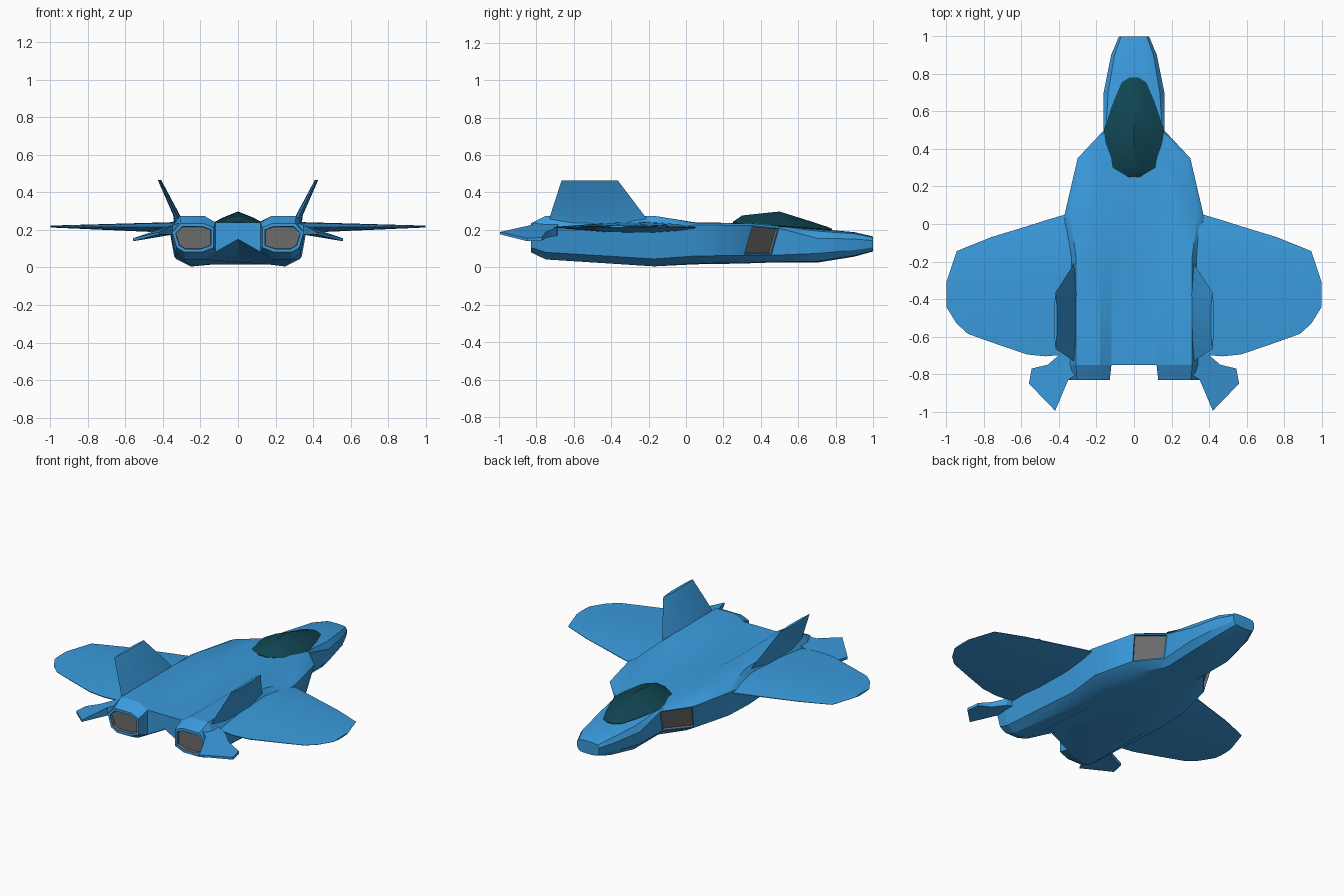
import bpy, bmesh, math

if "Cube" in bpy.data.objects:
    bpy.data.objects.remove(bpy.data.objects["Cube"])


def material(name, rgb):
    m = bpy.data.materials.new(name)
    m.diffuse_color = (*rgb, 1)
    m.use_nodes = True
    m.node_tree.nodes["Principled BSDF"].inputs["Base Color"].default_value = m.diffuse_color
    return m


BLUE = material("sky_blue", (0.042, 0.33, 0.73))
GLASS = material("dark_teal", (0.005, 0.06, 0.085))
GREY = material("duct_grey", (0.15, 0.15, 0.15))


def loft(name, rings, mats, ducts=None, inset=0.014, depth=0.02, angle=30):
    """Skin closed rings of points; faces picked by ducts() become recessed openings."""
    bm = bmesh.new()
    vr = [[bm.verts.new(p) for p in r] for r in rings]
    n = len(rings[0])
    for a, b in zip(vr, vr[1:]):
        for i in range(n):
            j = (i + 1) % n
            bm.faces.new((a[i], a[j], b[j], b[i]))
    bm.faces.new(vr[0])
    bm.faces.new(vr[-1])
    bmesh.ops.recalc_face_normals(bm, faces=bm.faces)
    if ducts:
        picked = [f for f in bm.faces if ducts(f)]
        bmesh.ops.inset_individual(bm, faces=picked, thickness=inset)
        walls = bmesh.ops.inset_individual(bm, faces=picked, thickness=0.002, depth=-depth)
        for f in picked + walls["faces"]:
            f.material_index = 1
    for f in bm.faces:
        f.smooth = True
    me = bpy.data.meshes.new(name)
    bm.to_mesh(me)
    bm.free()
    me.set_sharp_from_angle(angle=math.radians(angle))
    for m in mats:
        me.materials.append(m)
    ob = bpy.data.objects.new(name, me)
    bpy.context.collection.objects.link(ob)


def both_sides(name, rings, mats, **kw):
    for s, side in ((1, "right"), (-1, "left")):
        loft(f"{side}_{name}", [[(s * x, y, z) for x, y, z in r] for r in rings], mats, **kw)


def full_ring(y, half, skew=0):
    """Mirror a half section (top centre to bottom centre) into a closed ring."""
    right = [(x, y + skew * (z - 0.22), z) for x, z in half]
    return right + [(-x, yy, z) for x, yy, z in right[-2:0:-1]]


def scaled(profile, w, top, bottom):
    return [(u * w, bottom + (top - bottom) * v) for u, v in profile]


# Fuselage: unit half sections scaled along the body, then twin-nacelle sections
nose = [(0, 1), (.33, 1), (.65, .98), (.85, .93), (1, .72), (.95, .27), (.73, .04), (.36, 0), (0, 0)]
shoulder = [(0, 1), (.3, 1), (.6, 1), (.92, .99), (1, .94), (.92, .2), (.7, .02), (.36, 0), (0, 0)]
tail = [(0, .24), (.12, .24), (.18, .275), (.31, .275), (.36, .2),
        (.335, .08), (.29, .042), (.19, .042), (0, .15)]
belly = tail[:5] + [(.33, .045), (.25, .005), (.17, .015), (0, .028)]

body = [full_ring(1, scaled(nose, .08, .165, .085)),
        full_ring(.9, scaled(nose, .122, .188, .057)),
        full_ring(.7, scaled(nose, .162, .206, .025)),
        full_ring(.5, scaled(shoulder, .163, .221, .025), .28),
        full_ring(.35, scaled(shoulder, .3, .236, .02), .28),
        full_ring(.05, scaled(shoulder, .37, .24, .016)),
        full_ring(-.17, belly),
        full_ring(-.75, tail)]


def is_intake(f):
    c = f.calc_center_median()
    return .34 < c.y < .47 and abs(c.x) > .2 and .12 < c.z < .17


loft("fuselage", body, [BLUE, GREY], ducts=is_intake, inset=.01, depth=.015)

# Engine nozzles with recessed grey exhausts
collar = tail[1:8] + [(.12, .081)]
both_sides("nozzle", [[(x, -.75, z) for x, z in collar],
                      [(.235 + (x - .235) * .92, -.83, .157 + (z - .157) * .66) for x, z in collar]],
           [BLUE, GREY], ducts=lambda f: f.calc_center_median().y < -.82, inset=.018)

# Canopy: stations of y, half width, ridge height
canopy = []
for y, w, ridge in ((.78, .025, .206), (.755, .065, .217), (.65, .11, .251), (.5, .161, .298),
                    (.42, .15, .29), (.3, .115, .277), (.25, .03, .243)):
    base = .202 + (.78 - y) * .0717
    canopy.append(full_ring(y, [(0, ridge), (w * .5, base + (ridge - base) * .58), (w, base),
                                (w * .95, base - .006), (0, base - .006)]))
loft("canopy", canopy, [GLASS], angle=35)

# Main wings: stations of x, leading y, trailing y, thinning to the tip
camber = [(0, .1), (.12, .6), (.35, 1), (.65, .85), (1, .1)]
loop = camber + [(u, -k) for u, k in reversed(camber)]
wing = []
for x, le, te in ((.3, .07, -.69), (.47, .02, -.705), (.57, -.012, -.695), (.76, -.07, -.63),
                  (.885, -.12, -.585), (.945, -.145, -.53), (.998, -.305, -.445)):
    t = .005 + .036 * (1 - x)
    wing.append([(x, le + (te - le) * u, .21 + .008 * x + t * k) for u, k in loop])
both_sides("wing", wing, [BLUE])

# Canted tail fins: stations of x, z, leading y, trailing y, half thickness
fin = []
for x, z, le, te, t in ((.31, .225, -.185, -.74, .028), (.328, .28, -.225, -.725, .018),
                        (.418, .465, -.365, -.665, .009)):
    d = le - te
    fin.append([(x, le, z), (x + t, le - d * .3, z), (x + t * .8, le - d * .75, z), (x, te, z),
                (x - t * .8, le - d * .75, z), (x - t, le - d * .3, z)])
both_sides("tail_fin", fin, [BLUE])

# Drooping tailplanes: plan outline, thick at the root and thin at the tips
outline = [(.3, -.68), (.39, -.69), (.46, -.75), (.545, -.77),
           (.56, -.85), (.42, -.995), (.35, -.83), (.3, -.8)]


def tailplane_face(side):
    pts = []
    for x, y in outline:
        t = (.03 - .085 * (x - .3)) * (1 if y > -.9 else .3)
        pts.append((x, y, .205 - (x - .33) * .25 + side * t))
    return pts


both_sides("tailplane", [tailplane_face(-1), tailplane_face(1)], [BLUE])
